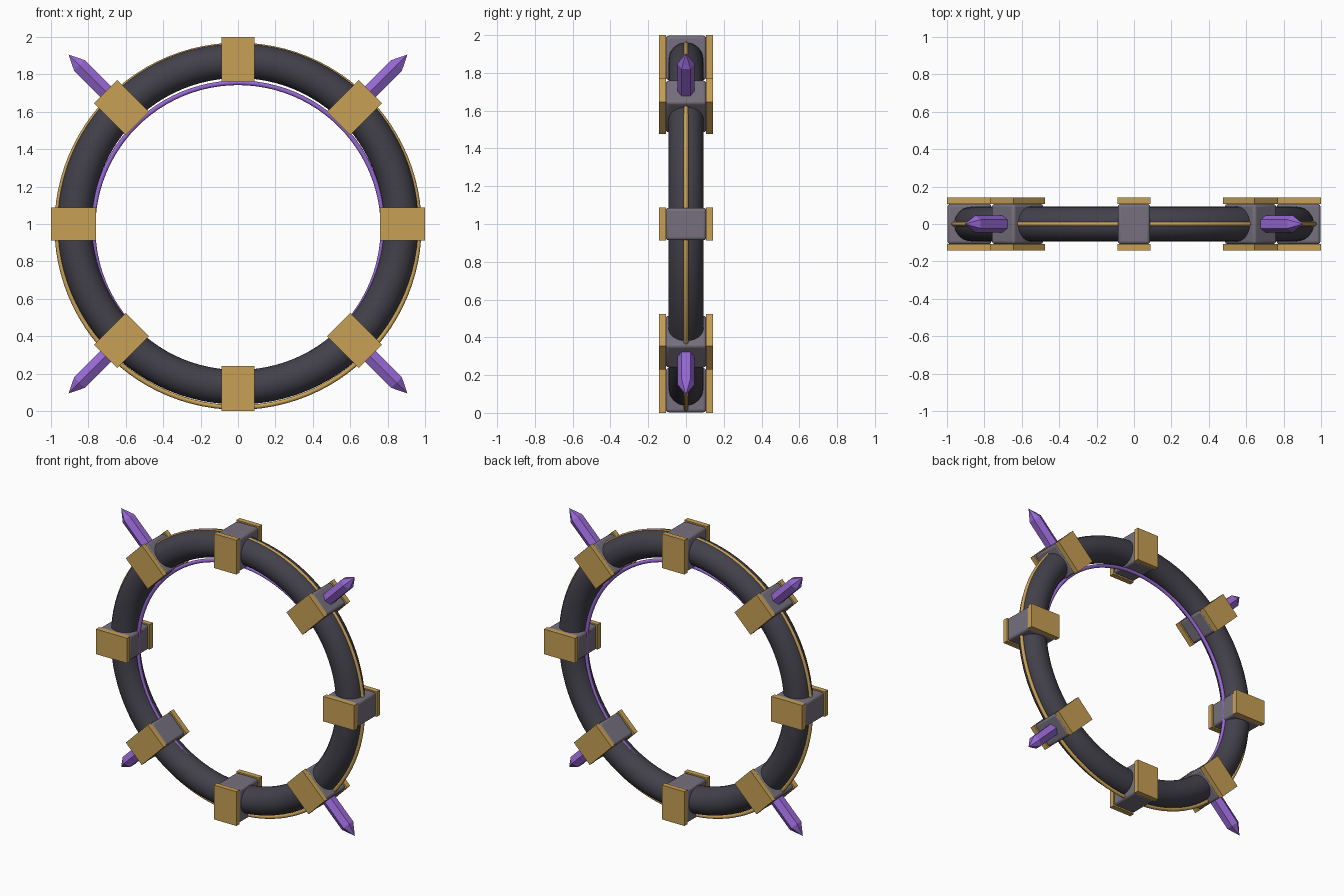
import bpy, bmesh, math
from mathutils import Matrix, Vector

if "Cube" in bpy.data.objects:
    bpy.data.objects.remove(bpy.data.objects["Cube"])

CENTRE = Vector((0, 0, 1))


def material(name, rgb):
    m = bpy.data.materials.new(name)
    m.diffuse_color = (*rgb, 1)
    m.use_nodes = True
    m.node_tree.nodes["Principled BSDF"].inputs["Base Color"].default_value = m.diffuse_color
    return m


DARK = material("dark_slate", (0.055, 0.053, 0.070))
GREY = material("warm_grey", (0.180, 0.163, 0.205))
GOLD = material("gold", (0.578, 0.352, 0.091))
PURPLE = material("purple", (0.310, 0.140, 0.660))


def torus(name, major, minor, mat, drop=0.0, sides=12):
    bpy.ops.mesh.primitive_torus_add(
        major_radius=major, minor_radius=minor, major_segments=96, minor_segments=sides,
        location=CENTRE - Vector((0, 0, drop)), rotation=(math.pi / 2, 0, 0))
    ob = bpy.context.object
    ob.name = name
    ob.data.materials.append(mat)
    bpy.ops.object.shade_smooth()
    return ob


def place(name, bm, mat, angle):
    """Local x points away from the ring centre, turned about the y axis."""
    bmesh.ops.recalc_face_normals(bm, faces=bm.faces)
    me = bpy.data.meshes.new(name)
    bm.to_mesh(me)
    bm.free()
    me.materials.append(mat)
    ob = bpy.data.objects.new(name, me)
    ob.matrix_world = Matrix.Translation(CENTRE) @ Matrix.Rotation(-angle, 4, 'Y')
    bpy.context.collection.objects.link(ob)
    return ob


def box(size, centre):
    bm = bmesh.new()
    bmesh.ops.create_cube(bm, size=1, matrix=Matrix.Translation(centre) @ Matrix.Diagonal((*size, 1)))
    return bm


def crystal_mesh(r=0.046):
    """Six-sided prism with a pointed tip, one edge towards the front."""
    bm = bmesh.new()
    rings = [[bm.verts.new((x, r * math.cos(k * math.pi / 3), r * math.sin(k * math.pi / 3)))
              for k in range(6)] for x in (0.95, 1.2)]
    tip = bm.verts.new((1.28, 0, 0))
    bm.faces.new(rings[0])
    for k in range(6):
        j = (k + 1) % 6
        bm.faces.new((rings[0][k], rings[0][j], rings[1][j], rings[1][k]))
        bm.faces.new((rings[1][k], rings[1][j], tip))
    return bm


# Ring tube with a gold outer trim and a purple inner trim
torus("ring_tube", 0.8725, 0.0925, DARK, sides=32)
torus("outer_trim", 0.969, 0.0125, GOLD, drop=0.012)
torus("inner_trim", 0.775, 0.0125, PURPLE, drop=0.02)

for i in range(8):
    a = i * math.pi / 4
    # Grey clamp block with softened edges
    block = place(f"clamp_block_{i}", box((0.234, 0.216, 0.172), (0.88, 0, 0)), GREY, a)
    bev = block.modifiers.new("soft_edges", 'BEVEL')
    bev.width, bev.segments = 0.016, 3
    bpy.ops.object.select_all(action='DESELECT')
    block.select_set(True)
    bpy.context.view_layer.objects.active = block
    bpy.ops.object.shade_smooth_by_angle(angle=math.radians(35))
    # Gold plates on the front and back
    for side, s in (("front", -1), ("back", 1)):
        place(f"{side}_plate_{i}", box((0.24, 0.036, 0.175), (0.88, s * 0.125, 0)), GOLD, a)
    # Crystals on the diagonal blocks
    if i % 2:
        place(f"crystal_{i}", crystal_mesh(), PURPLE, a)
